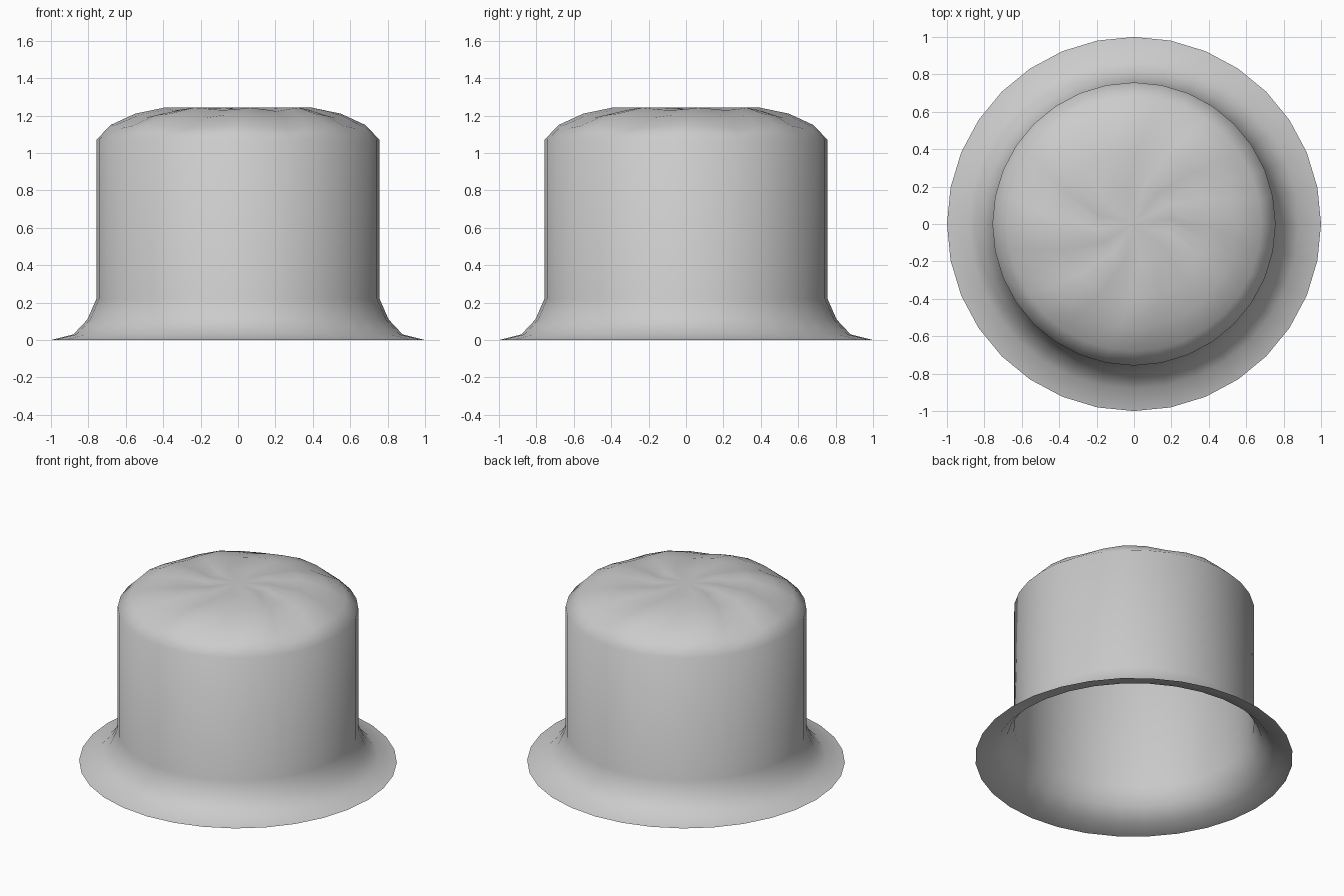
import bpy, bmesh, math, random

if "Cube" in bpy.data.objects:
    bpy.data.objects.remove(bpy.data.objects["Cube"])

random.seed(4)
SIDES = 32


def ring(bm, radius, height, twist=0.0, fold=0.0):
    """One ring of the hat; fold sinks some vertices to make creases."""
    verts = []
    for i in range(SIDES):
        a = 2 * math.pi * i / SIDES - twist
        crease = 0.5 - 0.5 * math.cos(2 * math.pi * i / 4)
        dip = fold * crease * random.uniform(0.6, 1.1)
        verts.append(bm.verts.new((radius * math.cos(a), radius * math.sin(a), height - dip)))
    return verts


bm = bmesh.new()

# flared brim and straight wall, then the swirled, creased crown: radius, height, twist, fold
profile = [
    (1.00, 0.00, 0, 0), (0.88, 0.03, 0, 0), (0.805, 0.11, 0, 0),
    (0.757, 0.22, 0, 0), (0.757, 1.07, 0, 0),
    (0.68, 1.15, 0.0, 0.018), (0.55, 1.21, -0.06, 0.022),
    (0.40, 1.242, -0.16, 0.018), (0.20, 1.242, -0.34, 0.010),
]
rings = [ring(bm, *p) for p in profile]
for low, high in zip(rings, rings[1:]):
    for i in range(SIDES):
        j = (i + 1) % SIDES
        bm.faces.new((low[i], low[j], high[j], high[i]))

# crown centre
tip = bm.verts.new((0, 0, 1.242))
for i in range(SIDES):
    bm.faces.new((rings[-1][i], rings[-1][(i + 1) % SIDES], tip))

for f in bm.faces:
    f.smooth = True

mesh = bpy.data.meshes.new("hat")
bm.to_mesh(mesh)
bm.free()
bpy.context.collection.objects.link(bpy.data.objects.new("hat", mesh))
